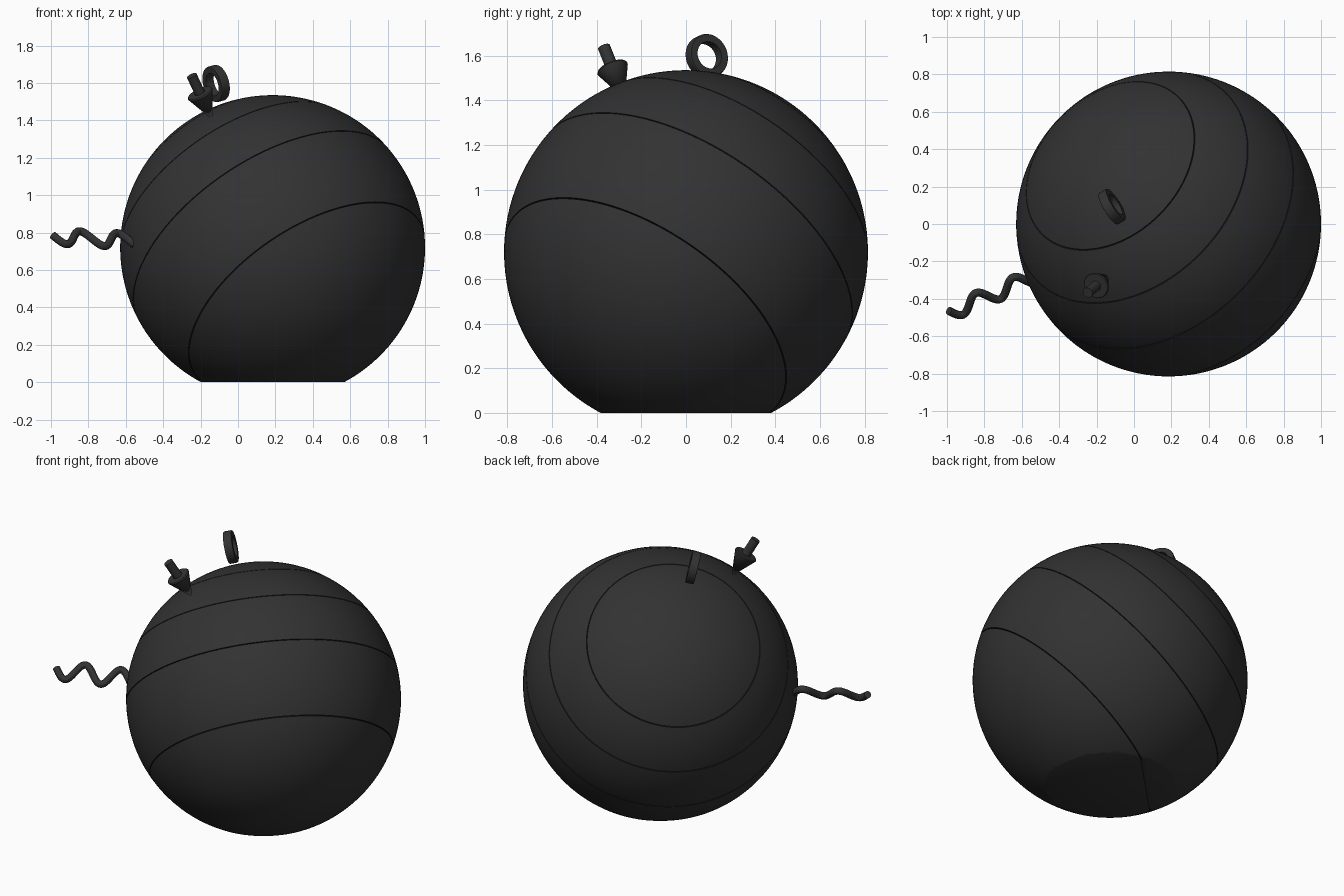
import bpy, bmesh
from math import pi, sin, cos, acos
from mathutils import Vector

cube = bpy.data.objects.get("Cube")
if cube:
    bpy.data.objects.remove(cube, do_unlink=True)

CENTRE = Vector((0.185, 0, 0.72))
RADIUS = 0.815
AXIS = Vector((-0.494, 0.494, 0.716)).normalized()   # axis of the seams
SEAMS = [0.63, 0.397, 0.08, -0.37]                   # heights along the axis


def material(name, value):
    m = bpy.data.materials.new(name)
    m.use_nodes = True
    colour = (value, value, value, 1)
    m.diffuse_color = colour
    m.node_tree.nodes["Principled BSDF"].inputs["Base Color"].default_value = colour
    return m


charcoal = material("charcoal", 0.032)
seam_black = material("seam_black", 0.012)


def finish(name, bm, mats, place=None, direction=None):
    bmesh.ops.recalc_face_normals(bm, faces=bm.faces)
    mesh = bpy.data.meshes.new(name)
    bm.to_mesh(mesh)
    bm.free()
    ob = bpy.data.objects.new(name, mesh)
    bpy.context.collection.objects.link(ob)
    for m in mats:
        mesh.materials.append(m)
    if place is not None:
        ob.location = place
    if direction is not None:
        ob.rotation_mode = 'QUATERNION'
        ob.rotation_quaternion = direction.to_track_quat('Z', 'Y')
    smooth(ob)
    return ob


def smooth(ob):
    bpy.ops.object.select_all(action='DESELECT')
    ob.select_set(True)
    bpy.context.view_layer.objects.active = ob
    bpy.ops.object.shade_smooth_by_angle(angle=pi / 6)


def lathe(profile, steps, closed=False):
    """Spin (radius, height) points round z."""
    bm = bmesh.new()
    verts = [bm.verts.new((r, 0, z)) for r, z in profile]
    edges = [bm.edges.new(p) for p in zip(verts, verts[1:])]
    if closed:
        edges.append(bm.edges.new((verts[-1], verts[0])))
    bmesh.ops.spin(bm, geom=verts + edges, axis=(0, 0, 1), cent=(0, 0, 0),
                   angle=2 * pi, steps=steps, use_merge=True)
    bmesh.ops.remove_doubles(bm, verts=bm.verts, dist=0.00005)
    return bm


# Body: sphere with fine V-shaped seams, cut flat underneath
HALF, DEPTH = 0.0035, 0.012
seam_angles = [acos(d / RADIUS) for d in SEAMS]
rings = [(pi * i / 72, RADIUS) for i in range(73)]
rings = [p for p in rings if all(abs(p[0] - a) > 0.012 for a in seam_angles)]
for a in seam_angles:
    rings += [(a - HALF, RADIUS), (a, RADIUS - DEPTH), (a + HALF, RADIUS)]
rings.sort()
body = lathe([(r * sin(a), r * cos(a)) for a, r in rings], 128)
for f in body.faces:
    if any(v.co.length < RADIUS - DEPTH / 2 for v in f.verts):
        f.material_index = 1
turn = AXIS.to_track_quat('Z', 'Y').to_matrix()
bmesh.ops.transform(body, matrix=turn.to_4x4(), verts=body.verts)
cut = bmesh.ops.bisect_plane(
    body, geom=body.verts[:] + body.edges[:] + body.faces[:], dist=1e-6,
    plane_co=(0, 0, -CENTRE.z), plane_no=(0, 0, -1), clear_outer=True)
rim = [e for e in cut["geom_cut"] if isinstance(e, bmesh.types.BMEdge)]
base = bmesh.ops.edgeloop_fill(body, edges=rim)["faces"]

# Last seam carries on across the flat base
for side in (-HALF, HALF):
    flat = [f for f in body.faces
            if all(abs(v.co.z + CENTRE.z) < 1e-4 for v in f.verts)]
    geom = set(flat)
    for f in flat:
        geom.update(f.edges)
        geom.update(f.verts)
    bmesh.ops.bisect_plane(body, geom=list(geom), dist=1e-6,
                           plane_co=AXIS * (SEAMS[-1] + side * 0.8), plane_no=AXIS)
for f in body.faces:
    if all(abs(v.co.z + CENTRE.z) < 1e-4 for v in f.verts):
        off = f.calc_center_median().dot(AXIS) - SEAMS[-1]
        f.material_index = 1 if abs(off) < HALF * 0.8 else 0
finish("body", body, [charcoal, seam_black], CENTRE)

# Hanging ring on top
ring = lathe([(0.062, -0.025), (0.095, -0.025), (0.098, -0.02), (0.098, 0.02),
              (0.095, 0.025), (0.062, 0.025)], 48, closed=True)
finish("ring", ring, [charcoal], Vector((-0.117, 0.093, 1.597)),
       Vector((0.83, 0.5, 0.23)))

# Arrow pin: cone stuck in the body with a stem behind it
out = Vector((-0.40, -0.34, 0.85)).normalized()
pin = lathe([(0, -0.01), (0.072, 0.15), (0.068, 0.157), (0.028, 0.157),
             (0.028, 0.265), (0, 0.265)], 32)
finish("arrow_pin", pin, [charcoal], CENTRE + out * RADIUS, out)

# Wavy tail: swept tube
curve = bpy.data.curves.new("tail", 'CURVE')
curve.dimensions = '3D'
curve.bevel_depth = 0.022
curve.bevel_resolution = 4
curve.use_fill_caps = True
spline = curve.splines.new('POLY')
COUNT = 72
spline.points.add(COUNT)
middle, along = Vector((-0.83, -0.406, 0.77)), Vector((1, 0.42, -0.05))
wave = Vector((-0.0155, 0.037, 0.037))
for i, p in enumerate(spline.points):
    t = -0.157 + 0.427 * i / COUNT
    p.co = (*(middle + along * t + wave * cos(pi * t / 0.1)), 1)
tail = bpy.data.objects.new("tail", curve)
bpy.context.collection.objects.link(tail)
curve.materials.append(charcoal)
bpy.ops.object.select_all(action='DESELECT')
tail.select_set(True)
bpy.context.view_layer.objects.active = tail
bpy.ops.object.convert(target='MESH')
smooth(bpy.context.view_layer.objects.active)
